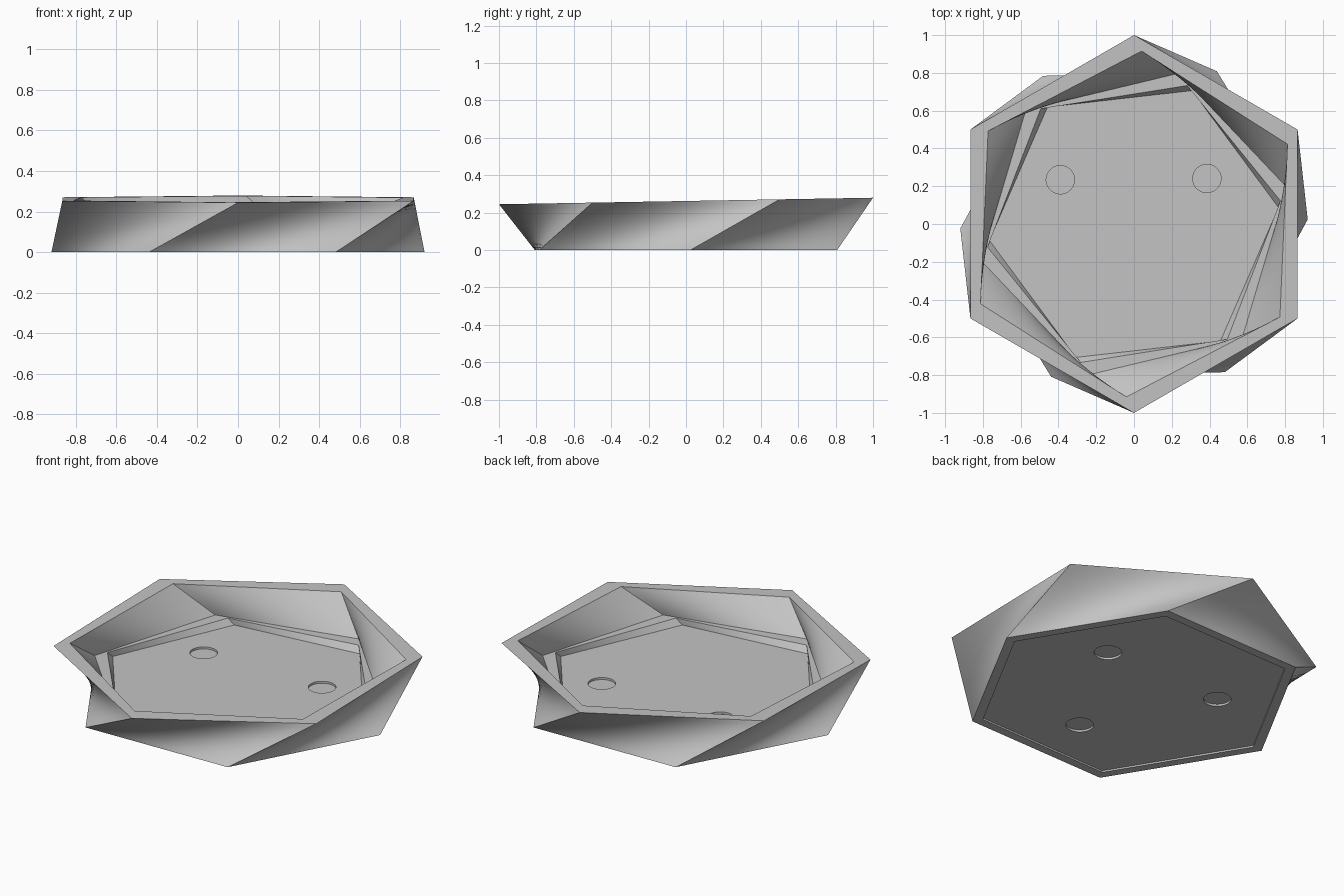
import bpy, bmesh
from math import radians, cos, sin
from mathutils import Vector

cube = bpy.data.objects.get("Cube")
if cube:
    bpy.data.objects.remove(cube, do_unlink=True)

SIDE_STEPS = 16   # divisions along one side of the hexagon
RISE_STEPS = 12   # divisions up the twisted walls
TILT = 0.0175     # the rim rises slightly toward the back


def hexagon(radius, turn, z, tilt=0.0):
    """Hexagon outline with subdivided straight sides."""
    corners = []
    for i in range(6):
        a = radians(turn + 60 * i)
        y = radius * sin(a)
        corners.append(Vector((radius * cos(a), y, z + tilt * y)))
    return [corners[i].lerp(corners[(i + 1) % 6], s / SIDE_STEPS)
            for i in range(6) for s in range(SIDE_STEPS)]


def bridge(bm, low, high):
    n = len(low)
    for i in range(n):
        j = (i + 1) % n
        bm.faces.new((low[i], low[j], high[j], high[i]))


# Single grey material
grey = bpy.data.materials.new("plain grey")
grey.use_nodes = True
colour = (0.55, 0.55, 0.55, 1)
grey.diffuse_color = colour
grey.node_tree.nodes["Principled BSDF"].inputs["Base Color"].default_value = colour

# Section outlines from the underside, over the rim, down to the floor
# Each entry: outline, number of levels used to reach it
sections = [
    (hexagon(0.86, 1.5, 0.01), 0),             # underside recess
    (hexagon(0.86, 1.5, 0.0), 1),
    (hexagon(0.92, 1.5, 0.0), 1),              # foot edge
    (hexagon(1.0, 30, 0.262, TILT), RISE_STEPS),   # outer rim
    (hexagon(0.916, 27.5, 0.262, TILT), 1),    # inner rim
    (hexagon(0.832, 13.5, 0.095), RISE_STEPS),  # ledge outside
    (hexagon(0.785, 9, 0.095), 1),             # ledge inside
    (hexagon(0.77, 6.5, 0.06), 4),             # floor
]

bm = bmesh.new()
ring = [bm.verts.new(p) for p in sections[0][0]]
bm.faces.new(reversed(ring))
for (before, _), (after, levels) in zip(sections, sections[1:]):
    for k in range(1, levels + 1):
        step = [bm.verts.new(a.lerp(b, k / levels)) for a, b in zip(before, after)]
        bridge(bm, ring, step)
        ring = step
bm.faces.new(ring)
bmesh.ops.recalc_face_normals(bm, faces=bm.faces)
mesh = bpy.data.meshes.new("twisted_tray")
bm.to_mesh(mesh)
bm.free()
mesh.materials.append(grey)
tray = bpy.data.objects.new("twisted_tray", mesh)
bpy.context.collection.objects.link(tray)
bpy.context.view_layer.objects.active = tray


def round_recess(angle, z):
    """Cut a shallow round pocket centred on height z."""
    a = radians(angle)
    bpy.ops.mesh.primitive_cylinder_add(
        vertices=40, radius=0.075, depth=0.024,
        location=(0.455 * cos(a), 0.455 * sin(a), z))
    cutter = bpy.context.object
    cutter.name = "recess_cutter"
    cutter.hide_render = True
    cutter.data.materials.append(grey)
    bpy.context.view_layer.objects.active = tray
    cut = tray.modifiers.new("recess", 'BOOLEAN')
    cut.operation = 'DIFFERENCE'
    cut.solver = 'EXACT'
    cut.object = cutter
    bpy.ops.object.modifier_apply(modifier=cut.name)
    bpy.data.objects.remove(cutter, do_unlink=True)


# Three pockets below, two above toward the back
for angle in (32, 149, 270):
    round_recess(angle, 0.01)
for angle in (32, 149):
    round_recess(angle, 0.06)

bpy.ops.object.select_all(action='DESELECT')
tray.select_set(True)
bpy.context.view_layer.objects.active = tray
bpy.ops.object.shade_smooth_by_angle(angle=radians(25))
